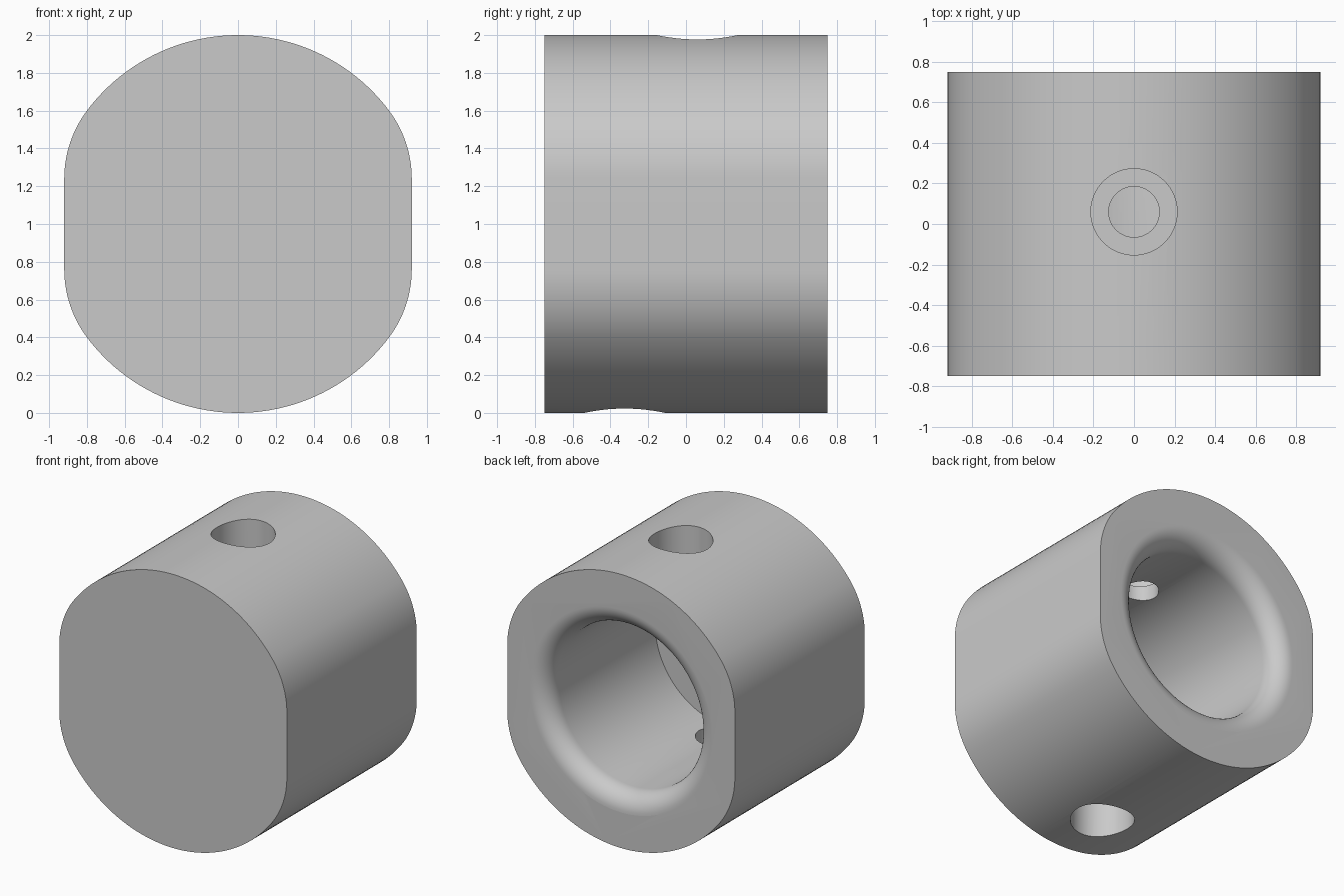
import bpy, bmesh
from math import sin, cos, pi, atan2
from mathutils import Matrix, Vector

cube = bpy.data.objects.get("Cube")
if cube:
    bpy.data.objects.remove(cube, do_unlink=True)

HALF_DEPTH = 0.75
MID = 1.0           # height of the main axis
BORE, LIP = 0.6, 0.14
FLOOR_Y = -0.5

metal = bpy.data.materials.new("plain grey")
metal.use_nodes = True
GREY = (0.59, 0.59, 0.59, 1)
metal.diffuse_color = GREY
metal.node_tree.nodes["Principled BSDF"].inputs["Base Color"].default_value = GREY


def make_object(name, bm):
    bmesh.ops.recalc_face_normals(bm, faces=bm.faces)
    mesh = bpy.data.meshes.new(name)
    bm.to_mesh(mesh)
    bm.free()
    mesh.materials.append(metal)
    obj = bpy.data.objects.new(name, mesh)
    bpy.context.collection.objects.link(obj)
    return obj


def arc(cx, cz, r, a, b, steps):
    return [(cx + r * cos(a + (b - a) * i / steps), cz + r * sin(a + (b - a) * i / steps))
            for i in range(steps + 1)]


def lathe(name, profile, matrix, steps):
    """Spin a closed (radius, height) profile about z, then place it."""
    bm = bmesh.new()
    verts = [bm.verts.new((r, 0, h)) for r, h in profile]
    edges = [bm.edges.new(pair) for pair in zip(verts, verts[1:])]
    bmesh.ops.spin(bm, geom=verts + edges, axis=(0, 0, 1), cent=(0, 0, 0),
                   angle=2 * pi, steps=steps)
    bmesh.ops.remove_doubles(bm, verts=bm.verts, dist=1e-5)
    bmesh.ops.transform(bm, matrix=matrix, verts=bm.verts)
    obj = make_object(name, bm)
    obj.hide_render = True
    return obj


# Body: round section with flattened sides blended by large fillets
blend = atan2(0.6, 0.8)
quarter = arc(0.32, 0.24, 0.6, 0, blend, 14) + arc(0, 0, 1, blend, pi / 2, 22)[1:]
half = quarter + [(-x, z) for x, z in reversed(quarter[:-1])]
outline = half + [(-x, -z) for x, z in half]
bm = bmesh.new()
front = bm.faces.new([bm.verts.new((x, -HALF_DEPTH, z + MID)) for x, z in outline])
extruded = bmesh.ops.extrude_face_region(bm, geom=[front], use_keep_orig=True)
bmesh.ops.translate(bm, vec=(0, 2 * HALF_DEPTH, 0),
                    verts=[g for g in extruded["geom"] if isinstance(g, bmesh.types.BMVert)])
body = make_object("body", bm)

# Blind bore from the back, with a rounded lip
lip = arc(BORE + LIP, HALF_DEPTH - LIP, LIP, pi, pi / 2, 12)
profile = [(0, FLOOR_Y), (BORE, FLOOR_Y)] + lip + [(BORE + LIP, 1), (0, 1)]
along_y = Matrix.Translation((0, 0, MID)) @ Matrix.Rotation(-pi / 2, 4, 'X')
cutters = [lathe("bore_cutter", profile, along_y, 128)]

# Stepped screw holes through the top and bottom walls
step = [(0, 0.3), (0.125, 0.3), (0.125, 0.7), (0.213, 0.7), (0.213, 1.2), (0, 1.2)]
for name, y, turn in (("top_hole_cutter", 0.06, 0), ("bottom_hole_cutter", -0.325, pi)):
    place = Matrix.Translation((0, y, MID)) @ Matrix.Rotation(turn, 4, 'X')
    cutters.append(lathe(name, step, place, 64))

bpy.ops.object.select_all(action='DESELECT')
body.select_set(True)
bpy.context.view_layer.objects.active = body
for cutter in cutters:
    mod = body.modifiers.new(cutter.name, 'BOOLEAN')
    mod.operation = 'DIFFERENCE'
    mod.solver = 'EXACT'
    mod.object = cutter
    bpy.ops.object.modifier_apply(modifier=mod.name)
    bpy.data.objects.remove(cutter, do_unlink=True)

bpy.ops.object.shade_smooth_by_angle(angle=pi / 6)
